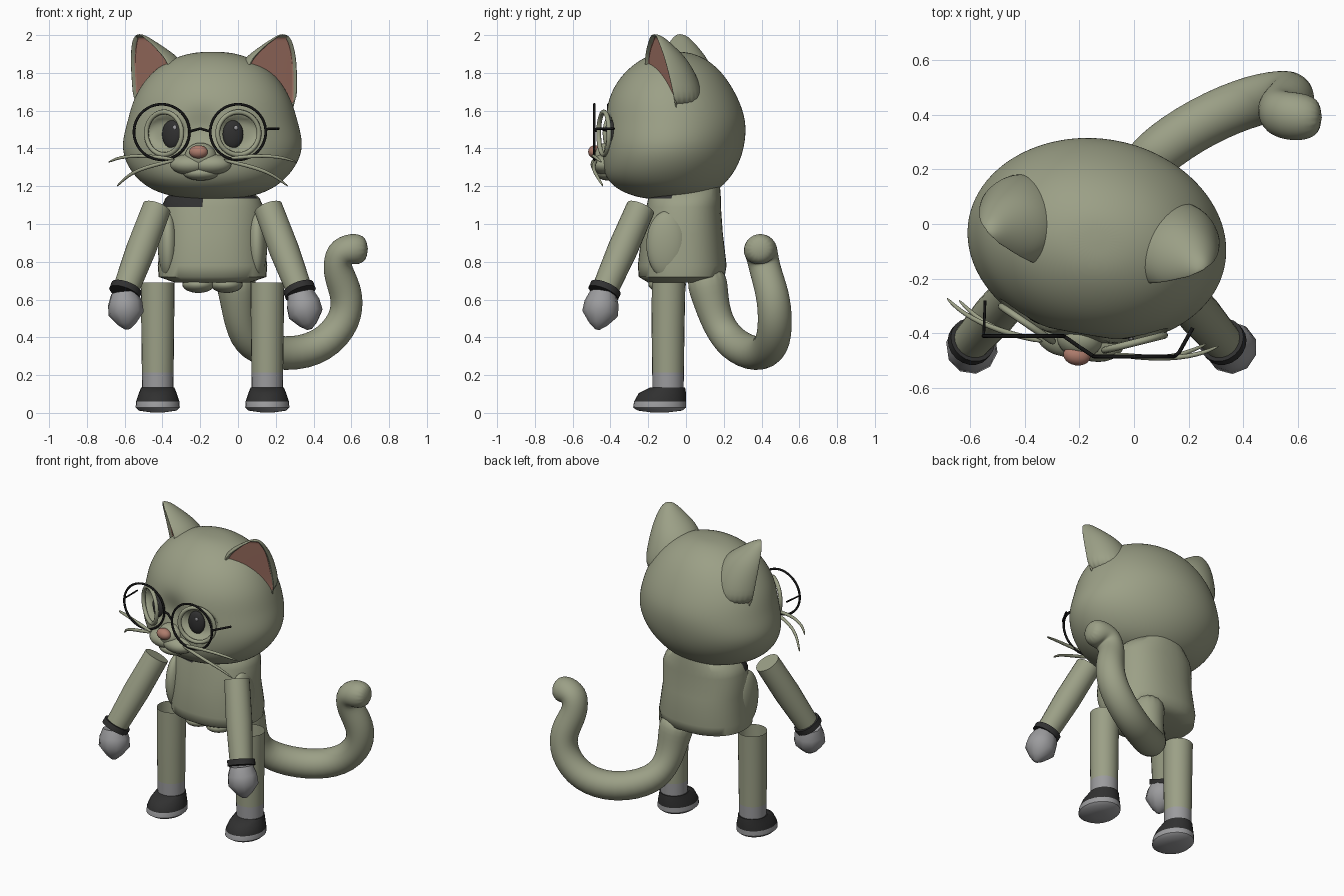
import bpy, bmesh
from math import sin, cos, pi, hypot, exp, radians, copysign
from mathutils import Vector, Matrix

cube = bpy.data.objects.get("Cube")
if cube:
    bpy.data.objects.remove(cube, do_unlink=True)


def material(name, r, g, b):
    m = bpy.data.materials.new(name)
    m.use_nodes = True
    m.diffuse_color = (r, g, b, 1)
    m.node_tree.nodes["Principled BSDF"].inputs["Base Color"].default_value = (r, g, b, 1)
    return m


FUR = material("sage_fur", .33, .35, .24)
PINK = material("dusty_pink", .42, .2, .15)
GREY = material("paw_grey", .33, .33, .34)
DARK = material("charcoal", .03, .03, .03)
BLACK = material("frame_black", .008, .008, .008)

BODY = Matrix.Translation((-.135, 0, 0))
HEAD = Matrix.Translation((-.135, -.06, 0)) @ Matrix.Rotation(radians(-10), 4, 'Z')
WORLD = Matrix.Identity(4)


def finish(name, bm, mats, frame, subdiv=0, angle=None):
    """Turn a bmesh into a smooth shaded object."""
    mesh = bpy.data.meshes.new(name)
    bm.to_mesh(mesh)
    bm.free()
    for m in mats:
        mesh.materials.append(m)
    mesh.shade_smooth()
    if angle:
        mesh.set_sharp_from_angle(angle=radians(angle))
    obj = bpy.data.objects.new(name, mesh)
    bpy.context.collection.objects.link(obj)
    obj.matrix_world = frame
    if subdiv:
        mod = obj.modifiers.new("Smooth", 'SUBSURF')
        mod.levels = mod.render_levels = subdiv
    return obj


def skin(rings, cap_end=True):
    """Bridge equal rings of points into one surface."""
    bm = bmesh.new()
    rows = [[bm.verts.new(p) for p in ring] for ring in rings]
    n = len(rows[0])
    for a, b in zip(rows, rows[1:]):
        for i in range(n):
            j = (i + 1) % n
            bm.faces.new((a[i], a[j], b[j], b[i]))
    bm.faces.new(rows[0][::-1])
    if cap_end:
        bm.faces.new(rows[-1])
    bmesh.ops.recalc_face_normals(bm, faces=bm.faces)
    return bm


def loft(levels, sides=32, power=2.0):
    """Stack flat oval rings: height, centre x, half width, front y, back y."""
    def squash(v):
        return copysign(abs(v) ** (2 / power), v)
    rings = []
    for z, cx, w, front, back in levels:
        cy, d = (front + back) / 2, (back - front) / 2
        turn = [2 * pi * i / sides for i in range(sides)]
        rings.append([(cx + w * squash(cos(a)), cy + d * squash(sin(a)), z) for a in turn])
    return skin(rings)


def tube(name, points, radii, mat, frame=WORLD, sides=16, subdiv=0, cap_end=True):
    """Sweep circles of changing radius along a path."""
    pts = [Vector(p) for p in points]
    if not isinstance(radii, (list, tuple)):
        radii = [radii] * len(pts)
    rings, q, last = [], None, None
    for i, p in enumerate(pts):
        t = (pts[min(i + 1, len(pts) - 1)] - pts[max(i - 1, 0)]).normalized()
        q = last.rotation_difference(t) @ q if q else t.to_track_quat('Z', 'Y')
        last = t
        turn = [2 * pi * k / sides for k in range(sides)]
        rings.append([p + q @ Vector((cos(a), sin(a), 0)) * radii[i] for a in turn])
    return finish(name, skin(rings, cap_end), [mat], frame, subdiv, None if subdiv else 50)


def ball(name, at, size, mat, frame=HEAD, turn=0):
    bm = bmesh.new()
    bmesh.ops.create_uvsphere(bm, u_segments=24, v_segments=14, radius=1)
    shape = Matrix.Translation(at) @ Matrix.Rotation(turn, 4, 'Z') @ Matrix.Diagonal((*size, 1))
    bmesh.ops.transform(bm, matrix=shape, verts=bm.verts)
    return finish(name, bm, [mat], frame)


def hoop(name, at, major, minor, mat, frame=WORLD, turn=0):
    """Upright ring facing the front, turned about the vertical."""
    bpy.ops.mesh.primitive_torus_add(major_segments=48, minor_segments=8,
                                     major_radius=major, minor_radius=minor)
    ring = bpy.context.object
    ring.name = name
    ring.data.materials.append(mat)
    ring.data.shade_smooth()
    ring.matrix_world = (frame @ Matrix.Translation(at) @ Matrix.Rotation(turn, 4, 'Z')
                         @ Matrix.Rotation(pi / 2, 4, 'X'))


# Head, with the eye sockets pressed in and a shallow dip between the brows
head = finish("head", loft([
    (1.13, 0, .04, -.1, 0), (1.14, 0, .2, -.2, .16), (1.18, 0, .32, -.3, .23),
    (1.24, 0, .4, -.365, .29), (1.32, 0, .46, -.38, .34), (1.42, 0, .49, -.375, .37),
    (1.54, 0, .455, -.37, .38), (1.66, 0, .425, -.355, .34), (1.78, 0, .35, -.29, .27),
    (1.86, 0, .25, -.2, .19), (1.905, 0, .13, -.11, .1), (1.912, 0, .03, -.03, .03)]),
    [FUR], HEAD, 3)
bpy.context.view_layer.objects.active = head
bpy.ops.object.modifier_apply(modifier="Smooth")
for v in head.data.vertices:
    if v.co.y < 0:
        d = hypot((abs(v.co.x) - .195) / .115, (v.co.z - 1.475) / .1)
        v.co.y += .045 * max(0, 1 - d ** 4)
        v.co.y += .035 * exp(-(v.co.x / .1) ** 2 - ((v.co.z - 1.5) / .1) ** 2)

# Muzzle, nose and chin
ball("muzzle_bridge", (0, -.365, 1.355), (.085, .07, .075), FUR)
ball("chin", (0, -.355, 1.27), (.095, .07, .04), FUR)
ball("nose", (0, -.428, 1.382), (.05, .036, .035), PINK)

for s, side in ((1, "left"), (-1, "right")):
    ball(side + "_muzzle", (s * .055, -.36, 1.315), (.11, .08, .055), FUR)
    ball(side + "_pupil", (s * .165, -.312, 1.475), (.055, .024, .074), DARK, turn=s * .3)
    ball(side + "_glint", (s * .165 + .02, -.334, 1.51), (.011, .005, .012), GREY, turn=s * .3)
    hoop(side + "_eyelid", (s * .2, -.345, 1.48), .113, .013, FUR, HEAD, s * .42)

    # Ear: a leaning half cone, cut flat on the outer front and hollowed in pink
    bm = loft([(z, s * cx, w, front, back) for z, cx, w, front, back in (
        (1.6, .29, .165, -.16, .21), (1.74, .285, .17, -.165, .19), (1.86, .305, .152, -.155, .13),
        (1.92, .34, .108, -.13, .08), (1.965, .368, .068, -.1, .035), (1.996, .383, .034, -.07, 0),
        (2.005, .385, .008, -.048, -.032))], 32)
    facing = Vector((s * .58, -.81, 0))
    for v in bm.verts:
        over = v.co.dot(facing) - .217 - .2 * (v.co.z - 1.74)
        v.co -= facing * max(0, over)
    bm.normal_update()
    inner = [f for f in bm.faces if f.normal.dot(facing) > .85
             and 1.62 < f.calc_center_median().z < 1.99]
    bmesh.ops.inset_region(bm, faces=inner, thickness=.012, depth=-.028)
    for f in inner:
        f.material_index = 1
    finish(side + "_ear", bm, [FUR, PINK], HEAD, 2)

    # Whiskers
    for label, mid, end, tip in (("upper", 1.365, 1.325, .51), ("lower", 1.3, 1.195, .465)):
        tube(f"{side}_{label}_whisker",
             [(s * .12, -.4, 1.34), (s * .3, -.39, mid), (s * (tip - .07), -.35, (mid + end) / 2 + .01),
              (s * tip, -.3, end)], (.013, .012, .01, .006), FUR, HEAD, 6, 2)

    # Arm, cuff and mitten
    top, wrist = Vector((s * .295, -.24, 1.085)), Vector((s * .46, -.43, .65))
    along = (wrist - top).normalized()
    tube(side + "_arm", (top, (top + wrist) / 2, wrist), (.077, .08, .07), FUR, BODY, 20)
    tube(side + "_cuff", (wrist - along * .015, wrist + along * .02), .085, DARK, BODY, 20)
    drift = Vector((.03 + s * .015, -.03, -.18))
    palm = [wrist + along * .02 + drift * t for t in (0, .3, .6, .9, 1.05)]
    tube(side + "_hand", palm, (.072, .092, .095, .05, .015), GREY, BODY, 10)

    # Open topped leg, ankle and shoe
    x = s * .29
    tube(side + "_leg", ((x, -.095, .215), (x, -.095, .45), (x, -.092, .69)),
         (.084, .087, .089), FUR, BODY, 24, cap_end=False)
    tube(side + "_ankle", ((x, -.095, .11), (x, -.095, .215)), (.082, .084), GREY, BODY, 24)
    bm = loft([(.002, x, .03, -.18, -.1), (.012, x, .1, -.255, -.02), (.028, x, .117, -.28, 0),
               (.06, x, .115, -.275, 0), (.105, x, .1, -.25, 0), (.135, x, .088, -.19, -.005)], 24)
    for f in bm.faces:
        f.material_index = int(f.calc_center_median().z > .06)
    finish(side + "_shoe", bm, [GREY, DARK], BODY, angle=40)

    # Stub under the hem and soft bulge at the side of the torso
    ball(side + "_hip_stub", (s * .075, -.1, .68), (.085, .1, .045), FUR, BODY)
    ball(side + "_side_bulge", (s * .235, -.1, .89), (.055, .11, .18), FUR, BODY)

# Torso, with a dark neckband that dips lower on the right front
bm = loft([(.69, 0, .2, -.2, .15), (.72, 0, .285, -.25, .205), (.78, 0, .29, -.255, .215),
           (.95, 0, .268, -.235, .195), (1.09, 0, .27, -.21, .185), (1.135, 0, .25, -.2, .185),
           (1.2, 0, .18, -.17, .18)], 40, 2.3)
for f in bm.faces:
    c = f.calc_center_median()
    patch = 1.1 < c.z and c.x < -.06 and c.y < -.04
    f.material_index = int(patch or (c.z > 1.15 and c.y < -.06))
finish("torso", bm, [FUR, DARK], BODY, angle=60)

# Tail, sweeping down from the back and curling up to the left
tube("tail", [(-.02, .1, .76), (0, .125, .62), (.01, .165, .47), (.06, .25, .355), (.25, .38, .3),
              (.45, .46, .345), (.575, .475, .49), (.58, .46, .63), (.525, .42, .75),
              (.53, .4, .85), (.615, .39, .87), (.69, .39, .87)],
     (.12, .1, .085, .095, .095, .096, .093, .09, .084, .087, .094, .06), FUR, subdiv=2)

# Round glasses
for label, x, y in (("left", 0, -.485), ("right", -.404, -.41)):
    hoop(label + "_glasses_rim", (x, y, 1.487), .147, .007, BLACK)
tube("glasses_bridge", ((-.257, -.41, 1.49), (-.2, -.45, 1.505), (-.147, -.485, 1.49)), .007, BLACK, sides=8)
tube("left_temple", ((.147, -.485, 1.5), (.165, -.47, 1.505), (.215, -.38, 1.505)), .007, BLACK, sides=8)
tube("right_temple", ((-.55, -.41, 1.5), (-.545, -.28, 1.505)), .005, BLACK, sides=8)
